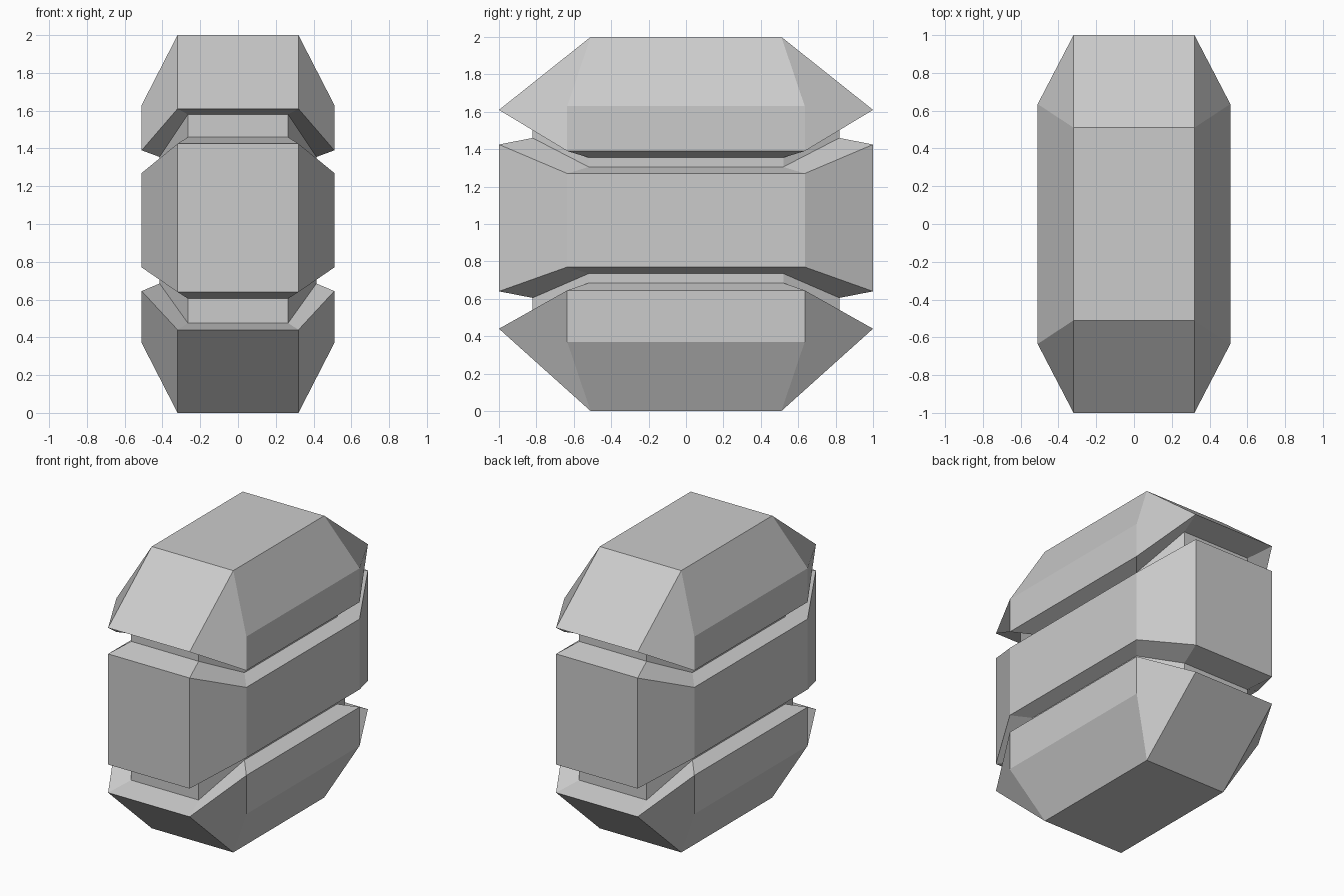
import bpy, bmesh

if "Cube" in bpy.data.objects:
    bpy.data.objects.remove(bpy.data.objects["Cube"])

# Each ring is an octagon: front corner (x, y, z) and side corner (x, y, z), mirrored in x and y
F, S = (0.32, 1.0), (0.51, 0.635)        # outer corners
GF, GS = (0.265, 0.82), (0.415, 0.52)    # groove corners
E = (0.32, 0.51)                         # flat top and bottom corners
rings = [
    (E, 0.00, E, 0.00),      # lower cap
    (F, 0.44, S, 0.37),
    (F, 0.44, S, 0.645),
    (GF, 0.475, GS, 0.685),  # lower groove
    (GF, 0.605, GS, 0.735),
    (F, 0.64, S, 0.77),      # middle band
    (F, 1.425, S, 1.27),
    (GF, 1.46, GS, 1.305),   # upper groove
    (GF, 1.58, GS, 1.355),
    (F, 1.61, S, 1.39),      # upper cap
    (F, 1.61, S, 1.63),
    (E, 2.00, E, 2.00),
]

bm = bmesh.new()
cache = {}


def vert(x, y, z):
    key = (x, y, z)
    if key not in cache:
        cache[key] = bm.verts.new(key)
    return cache[key]


def ring(f, fz, s, sz):
    a = lambda sx, sy: vert(sx * f[0], sy * f[1], fz)
    b = lambda sx, sy: vert(sx * s[0], sy * s[1], sz)
    return [a(1, -1), b(1, -1), b(1, 1), a(1, 1),
            a(-1, 1), b(-1, 1), b(-1, -1), a(-1, -1)]


def face(verts):
    unique = list(dict.fromkeys(verts))
    if len(unique) > 2:
        bm.faces.new(unique)


# Skin the rings and close both ends
loops = [ring(*r) for r in rings]
for lo, hi in zip(loops, loops[1:]):
    for i in range(8):
        j = (i + 1) % 8
        face([lo[i], lo[j], hi[j], hi[i]])
face(loops[0][::-1])
face(loops[-1])

# Join the cap corner triangles into single facets
corners = [bm.edges.get((loops[k][i], loops[k][i + 1]))
           for k in (1, 10) for i in (0, 2, 4, 6)]
bmesh.ops.dissolve_edges(bm, edges=corners, use_verts=False)
bmesh.ops.recalc_face_normals(bm, faces=bm.faces[:])

mesh = bpy.data.meshes.new("grooved_body")
bm.to_mesh(mesh)
bm.free()
bpy.context.collection.objects.link(bpy.data.objects.new("grooved_body", mesh))
